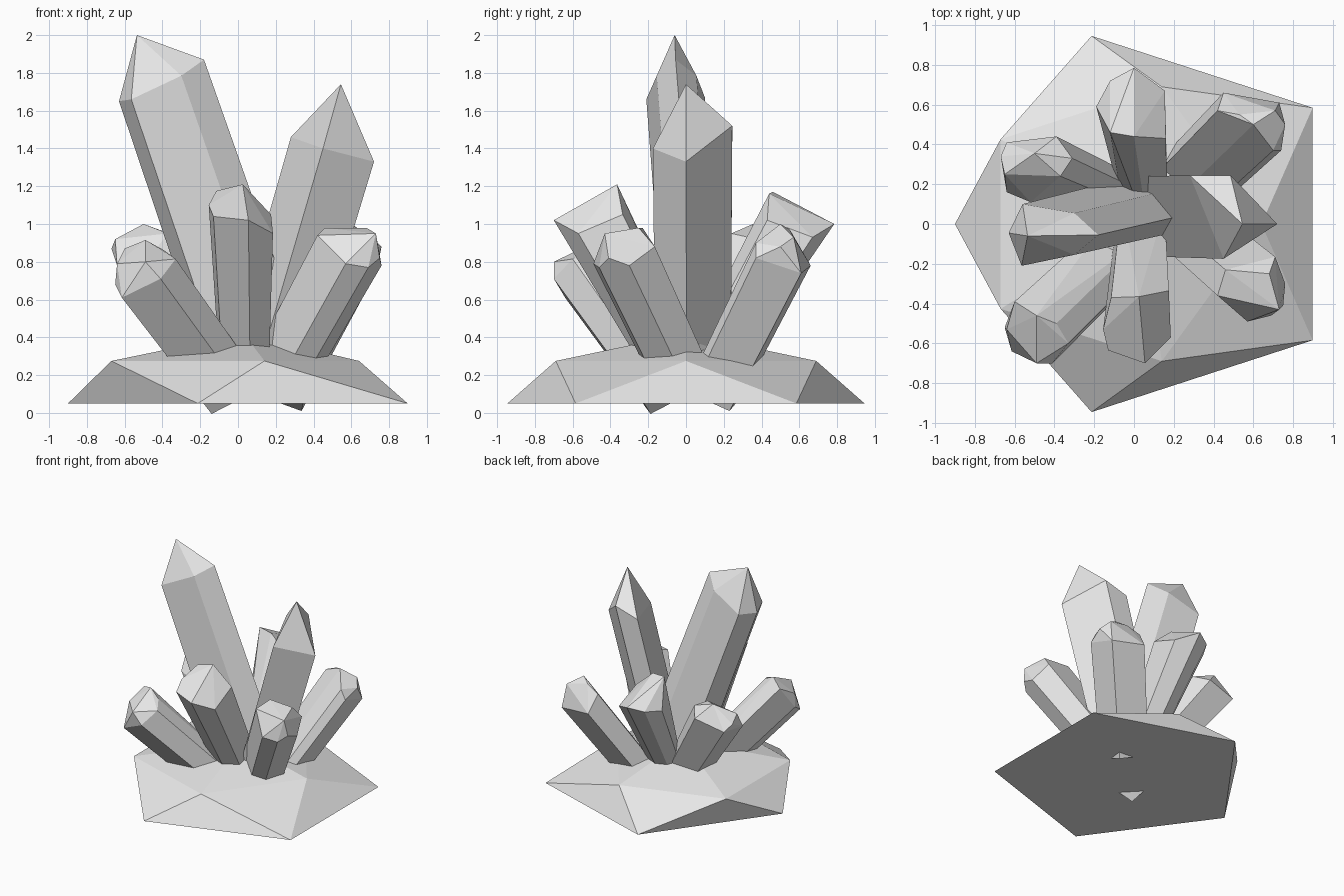
import bpy, bmesh, math
from mathutils import Vector

stone = bpy.data.materials.new("pale_grey_stone")
stone.diffuse_color = (0.8, 0.8, 0.8, 1)


def hull_object(name, points):
    """Flat-faceted convex solid around the given points."""
    bm = bmesh.new()
    for p in points:
        bm.verts.new(p)
    res = bmesh.ops.convex_hull(bm, input=bm.verts[:])
    loose = [v for v in bm.verts if not v.link_faces]
    bmesh.ops.delete(bm, geom=loose, context='VERTS')
    bmesh.ops.dissolve_limit(bm, angle_limit=math.radians(4),
                             verts=bm.verts[:], edges=bm.edges[:])
    bmesh.ops.recalc_face_normals(bm, faces=bm.faces[:])
    me = bpy.data.meshes.new(name)
    bm.to_mesh(me)
    bm.free()
    me.materials.append(stone)
    ob = bpy.data.objects.new(name, me)
    bpy.context.collection.objects.link(ob)
    return ob


def crystal(name, top, foot, taper, corners, tips=()):
    """Faceted head (corners + tips), swept down its axis to a square-cut foot."""
    top, foot = Vector(top), Vector(foot)
    axis = (top - foot).normalized()
    pts = [Vector(p) for p in corners]
    base = []
    for p in pts:
        off = p - top
        base.append(foot + (off - axis * off.dot(axis)) * taper)
    hull_object(name, pts + base + [Vector(t) for t in tips])


# rock base: two staggered pentagons and a low peak
def pentagon(radius, x, z, start):
    return [(x + radius * math.cos(start + i * math.tau / 5),
             radius * math.sin(start + i * math.tau / 5), z) for i in range(5)]


hull_object("rock_base",
            pentagon(0.994, 0.094, 0.05, math.pi)
            + pentagon(0.725, -0.084, 0.275, 0)
            + [(0.03, 0, 0.42)])

# two tall crystals
crystal("tall_crystal_left", (-0.42, -0.055, 1.74), (0.11, 0.07, 0.2), 1.05,
        [(-0.63, -0.045, 1.65), (-0.565, -0.21, 1.66), (-0.30, -0.155, 1.785),
         (-0.18, -0.055, 1.87), (-0.30, 0.055, 1.785), (-0.56, 0.10, 1.67)],
        [(-0.535, -0.06, 2.0)])
crystal("tall_crystal_right", (0.48, 0.07, 1.45), (0.09, 0.07, 0.12), 0.95,
        [(0.72, 0, 1.33), (0.45, -0.175, 1.40),
         (0.28, 0.245, 1.46), (0.485, 0.245, 1.52)],
        [(0.545, 0, 1.74)])

# ring of six short crystals
crystal("short_crystal_front", (0.01, -0.5, 1.0), (0.03, -0.03, 0.15), 0.75,
        [(0.055, -0.7, 1.02), (-0.13, -0.635, 1.04), (-0.155, -0.53, 1.1),
         (-0.115, -0.37, 1.175), (0.175, -0.335, 1.05), (0.185, -0.57, 0.95)],
        [(0.025, -0.365, 1.21)])
crystal("short_crystal_back", (0.0, 0.6, 1.0), (0.07, 0.08, 0.15), 0.65,
        [(0, 0.785, 1.0), (0.155, 0.67, 0.93), (0.16, 0.43, 1.02),
         (0, 0.44, 1.16), (-0.19, 0.59, 0.95), (-0.12, 0.72, 0.97)],
        [(-0.12, 0.46, 1.17)])
crystal("short_crystal_back_left", (-0.5, 0.28, 0.85), (-0.06, 0.1, 0.2), 0.8,
        [(-0.31, 0.33, 0.93), (-0.39, 0.44, 0.88), (-0.64, 0.41, 0.82),
         (-0.64, 0.16, 0.78), (-0.52, 0.11, 0.76), (-0.37, 0.24, 0.95)],
        [(-0.5, 0.355, 1.0), (-0.67, 0.34, 0.87), (-0.65, 0.25, 0.92)])
crystal("short_crystal_front_left", (-0.5, -0.56, 0.77), (-0.03, -0.11, 0.13), 0.9,
        [(-0.60, -0.39, 0.87), (-0.39, -0.5, 0.86), (-0.33, -0.6, 0.815),
         (-0.41, -0.7, 0.71), (-0.615, -0.64, 0.61), (-0.65, -0.52, 0.68)],
        [(-0.49, -0.46, 0.915), (-0.49, -0.7, 0.8), (-0.64, -0.53, 0.79)])
crystal("short_crystal_front_right", (0.6, -0.33, 0.87), (0.2, 0.01, 0.15), 0.9,
        [(0.42, -0.36, 0.94), (0.46, -0.23, 0.98), (0.71, -0.165, 0.88),
         (0.76, -0.3, 0.78), (0.69, -0.46, 0.77), (0.57, -0.49, 0.79)],
        [(0.73, -0.43, 0.95), (0.75, -0.41, 0.82), (0.68, -0.25, 0.98)])
crystal("short_crystal_back_right", (0.6, 0.52, 0.85), (0.22, 0.15, 0.11), 0.9,
        [(0.42, 0.57, 0.92), (0.45, 0.66, 0.78), (0.73, 0.61, 0.74),
         (0.74, 0.37, 0.82), (0.70, 0.37, 0.9), (0.60, 0.50, 1.0)],
        [(0.71, 0.57, 0.93), (0.76, 0.5, 0.88), (0.53, 0.55, 0.97)])
